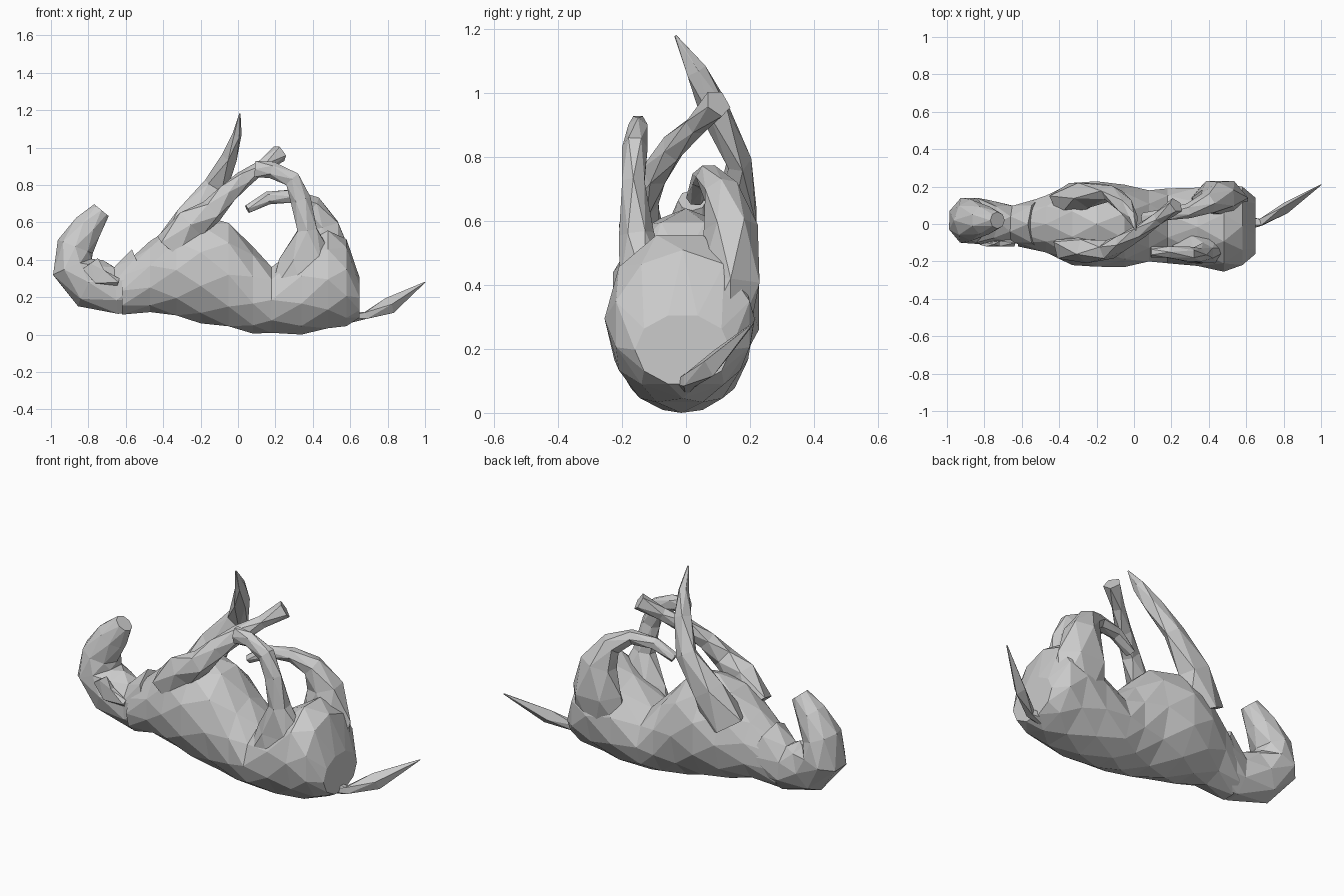
import bpy, bmesh, math
from mathutils import Vector


def loft(name, rings, sides=7, upright=False):
    """Faceted tube; each ring is (x, y, z, sideways radius, other radius)."""
    bm = bmesh.new()
    pts = [Vector(r[:3]) for r in rings]
    loops = []
    for i, r in enumerate(rings):
        t = (pts[min(i + 1, len(pts) - 1)] - pts[max(i - 1, 0)]).normalized()
        if upright:
            t = Vector((1, 0, 0))
        u = Vector((0, 1, 0))
        u = (u - t * u.dot(t)).normalized()
        v = t.cross(u)
        off = math.pi / sides if i % 2 else 0   # staggered facets
        loops.append([bm.verts.new(pts[i]
                      + u * r[3] * math.cos(off + 2 * math.pi * k / sides)
                      + v * r[4] * math.sin(off + 2 * math.pi * k / sides))
                      for k in range(sides)])
    for i in range(len(loops) - 1):
        a, b = loops[i], loops[i + 1]
        for k in range(sides):
            n = (k + 1) % sides
            if i % 2 == 0:
                bm.faces.new((a[k], a[n], b[k]))
                bm.faces.new((a[n], b[n], b[k]))
            else:
                bm.faces.new((a[k], a[n], b[n]))
                bm.faces.new((a[k], b[n], b[k]))
    bm.faces.new(loops[0])
    bm.faces.new(loops[-1])
    bmesh.ops.recalc_face_normals(bm, faces=bm.faces)
    me = bpy.data.meshes.new(name)
    bm.to_mesh(me)
    bm.free()
    ob = bpy.data.objects.new(name, me)
    bpy.context.collection.objects.link(ob)
    return ob


# Torso lying on its back: x, y centre, half width, bottom, top
torso = [(-0.62, -0.01, 0.11, 0.10, 0.37), (-0.47, 0.0, 0.16, 0.12, 0.50),
         (-0.33, 0.0, 0.22, 0.09, 0.60), (-0.20, 0.0, 0.24, 0.06, 0.64),
         (-0.05, -0.01, 0.22, 0.03, 0.61), (0.08, -0.01, 0.20, 0.005, 0.47),
         (0.18, -0.01, 0.20, 0.0, 0.37), (0.34, -0.015, 0.22, 0.0, 0.48),
         (0.48, -0.02, 0.235, 0.02, 0.57), (0.58, -0.01, 0.22, 0.045, 0.51),
         (0.65, -0.01, 0.15, 0.085, 0.31)]
loft("body", [(x, y, (b + t) / 2, w, (t - b) / 2) for x, y, w, b, t in torso], 10, True)

# Neck and curled-up head
loft("head", [(-0.50, 0, 0.30, 0.14, 0.17), (-0.65, 0, 0.235, 0.105, 0.135),
              (-0.79, 0.01, 0.275, 0.12, 0.14), (-0.885, 0.02, 0.36, 0.13, 0.12),
              (-0.87, 0.02, 0.47, 0.11, 0.10), (-0.80, 0.02, 0.58, 0.08, 0.085),
              (-0.73, 0.02, 0.665, 0.045, 0.05)], 8)
loft("ear", [(-0.64, -0.10, 0.28, 0.02, 0.02), (-0.74, -0.105, 0.31, 0.02, 0.06),
             (-0.79, -0.11, 0.38, 0.01, 0.05)], 4)

# Forelegs
loft("front_foreleg", [(-0.36, -0.12, 0.46, 0.08, 0.10), (-0.25, -0.14, 0.59, 0.07, 0.09),
                       (-0.14, -0.14, 0.66, 0.055, 0.07), (-0.06, -0.10, 0.75, 0.045, 0.055),
                       (0.03, -0.04, 0.83, 0.04, 0.05), (0.13, 0.03, 0.90, 0.035, 0.035),
                       (0.225, 0.10, 0.97, 0.045, 0.05)], 5)
loft("back_foreleg", [(-0.34, 0.12, 0.44, 0.10, 0.13), (-0.25, 0.16, 0.62, 0.075, 0.09),
                      (-0.12, 0.165, 0.79, 0.04, 0.07), (-0.045, 0.09, 0.95, 0.05, 0.045),
                      (-0.005, 0.03, 1.07, 0.035, 0.025), (0.01, -0.033, 1.18, 0.004, 0.004)], 5)

# Thighs and hind legs
loft("front_hind_leg", [(0.36, -0.12, 0.20, 0.10, 0.22), (0.37, -0.13, 0.40, 0.09, 0.15),
                        (0.37, -0.155, 0.56, 0.055, 0.06), (0.335, -0.165, 0.72, 0.04, 0.055),
                        (0.29, -0.16, 0.83, 0.04, 0.05), (0.18, -0.15, 0.88, 0.035, 0.045),
                        (0.09, -0.15, 0.885, 0.03, 0.05)], 6)
loft("back_hind_leg", [(0.45, 0.09, 0.22, 0.10, 0.17), (0.46, 0.14, 0.42, 0.105, 0.15),
                       (0.45, 0.14, 0.58, 0.085, 0.10), (0.39, 0.11, 0.69, 0.06, 0.06),
                       (0.29, 0.07, 0.74, 0.04, 0.04), (0.16, 0.05, 0.73, 0.035, 0.035),
                       (0.05, 0.03, 0.67, 0.03, 0.025)], 6)

# Flat pointed tail
loft("tail", [(0.55, 0.0, 0.09, 0.05, 0.04), (0.68, 0.01, 0.10, 0.025, 0.025),
              (0.81, 0.085, 0.155, 0.03, 0.045), (1.0, 0.21, 0.28, 0.003, 0.003)], 4)
